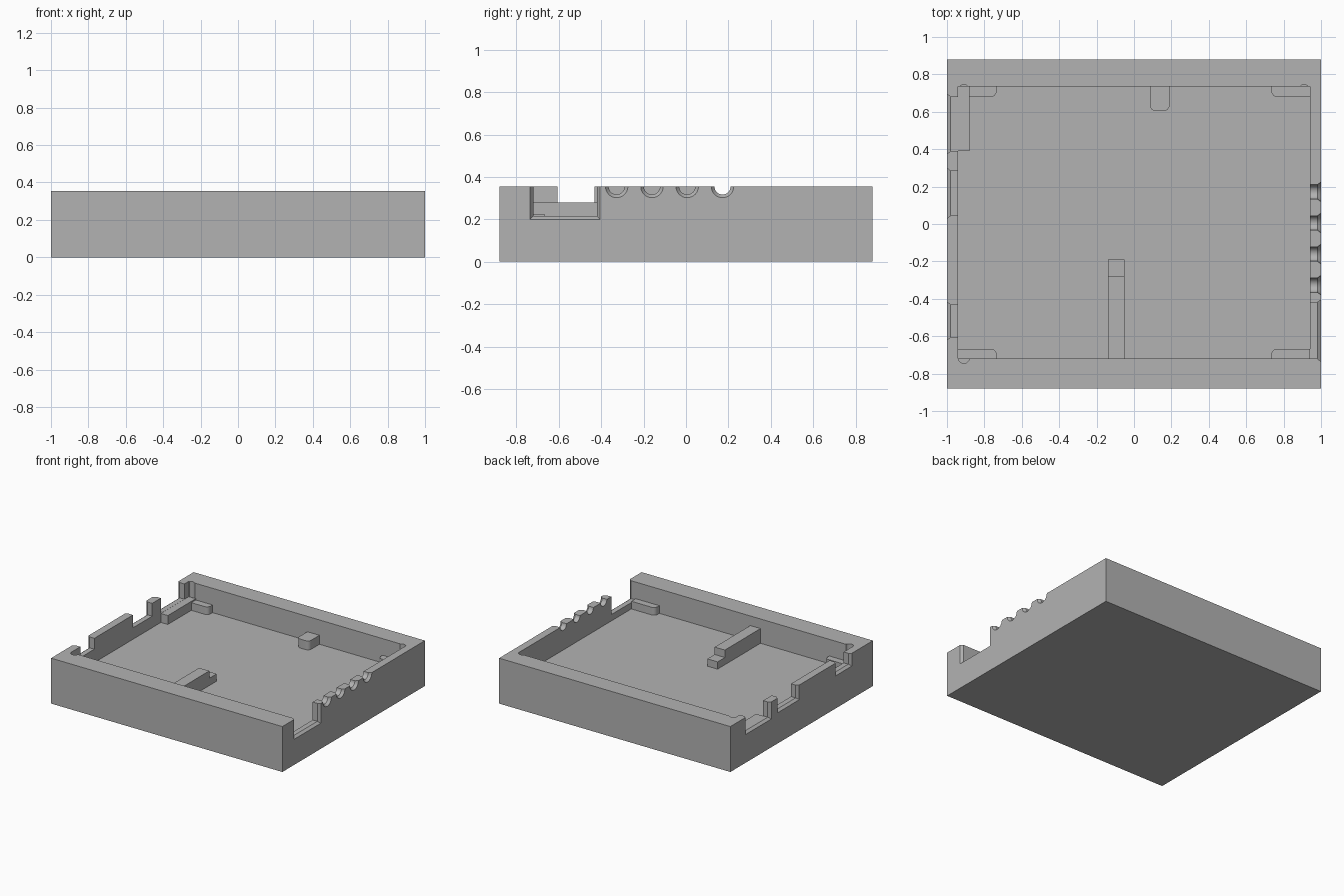
import bpy, bmesh
from math import pi, sin, cos
from mathutils import Matrix

if "Cube" in bpy.data.objects:
    bpy.data.objects.remove(bpy.data.objects["Cube"])

grey = bpy.data.materials.new("plain grey")
grey.use_nodes = True
grey.diffuse_color = (0.45, 0.45, 0.45, 1)
grey.node_tree.nodes["Principled BSDF"].inputs["Base Color"].default_value = (0.45, 0.45, 0.45, 1)

TOP, FLOOR = 0.355, 0.165
BACK, FRONT, SIDE = 0.735, -0.72, 0.94


def finish(name, bm):
    bmesh.ops.recalc_face_normals(bm, faces=bm.faces)
    mesh = bpy.data.meshes.new(name)
    bm.to_mesh(mesh)
    bm.free()
    mesh.materials.append(grey)
    obj = bpy.data.objects.new(name, mesh)
    bpy.context.collection.objects.link(obj)
    return obj


def block(name, x, y, z, rounded=None, radius=0.03):
    """Box between ranges; vertical edges where rounded(x, y) holds get a radius."""
    bm = bmesh.new()
    bmesh.ops.create_cube(bm, size=1)
    for v in bm.verts:
        v.co = [lo + (c + 0.5) * (hi - lo) for c, (lo, hi) in zip(v.co, (x, y, z))]
    if rounded:
        edges = [e for e in bm.edges
                 if abs(e.verts[0].co.z - e.verts[1].co.z) > 0.01
                 and rounded(e.verts[0].co.x, e.verts[0].co.y)]
        bmesh.ops.bevel(bm, geom=edges, offset=radius, segments=6, profile=0.5, affect='EDGES')
    return finish(name, bm)


def wall_cutter(name, side, profile):
    """Loft a y-z profile through a side wall, flaring at the outer face."""
    bm = bmesh.new()
    rings = [[bm.verts.new((side * x, y, z)) for y, z in profile(grow)]
             for x, grow in ((0.9, 0), (0.98, 0), (1.02, 0.03))]
    for a, b in zip(rings, rings[1:]):
        for i in range(len(a)):
            j = (i + 1) % len(a)
            bm.faces.new((a[i], a[j], b[j], b[i]))
    bm.faces.new(rings[0])
    bm.faces.new(rings[-1])
    return finish(name, bm)


def notch(y0, y1, bottom):
    return lambda g: [(y0 - g, 0.42), (y0 - g, bottom - g), (y1 + g, bottom - g), (y1 + g, 0.42)]


def half_round(y, r):
    def profile(g):
        arc = [(y + (r + g) * cos(pi + pi * i / 16), TOP + (r + g) * sin(pi + pi * i / 16))
               for i in range(17)]
        return [(y - r - g, 0.42)] + arc + [(y + r + g, 0.42)]
    return profile


def cut(obj, cutters):
    for c in cutters:
        mod = obj.modifiers.new("cut", 'BOOLEAN')
        mod.operation, mod.solver, mod.object = 'DIFFERENCE', 'EXACT', c
    bpy.context.view_layer.update()
    deps = bpy.context.evaluated_depsgraph_get()
    mesh = bpy.data.meshes.new_from_object(obj.evaluated_get(deps))
    obj.modifiers.clear()
    obj.data = mesh
    for c in cutters:
        bpy.data.objects.remove(c)


# Tray body and its pocket
tray = block("tray", (-1, 1), (-0.88, 0.88), (0, TOP))
cutters = [block("pocket_cutter", (-SIDE, SIDE), (FRONT, BACK), (FLOOR, 0.5))]

# Round reliefs in the pocket corners
for x, y in ((-0.91, 0.715), (0.91, 0.715), (-0.91, -0.715)):
    bm = bmesh.new()
    bmesh.ops.create_cone(bm, cap_ends=True, segments=32, radius1=0.0301, radius2=0.0301,
                          depth=0.3, matrix=Matrix.Translation((x, y, FLOOR + 0.15)))
    cutters.append(finish("relief_cutter", bm))

# Connector openings in the side walls
cutters.append(wall_cutter("port_cutter", 1, notch(-0.72, -0.42, 0.215)))
for y0, y1, bottom in ((0.39, 0.68, 0.236), (0.045, 0.283, 0.255), (-0.605, -0.432, 0.27)):
    cutters.append(wall_cutter("port_cutter", -1, notch(y0, y1, bottom)))
for i in range(4):
    cutters.append(wall_cutter("cable_cutter", 1, half_round(-0.327 + i * 0.1663, 0.038)))
cut(tray, cutters)

# Corner supports, each rounded at its free corner
base = FLOOR - 0.02
for sx, xname in ((-1, "right"), (1, "left")):
    for wall, inner, yname in ((BACK, 0.68, "back"), (FRONT, -0.667, "front")):
        block(f"{yname}_{xname}_corner_support",
              sorted((sx * 0.735, sx * SIDE)), sorted((inner, wall)), (base, 0.225),
              lambda x, y: abs(x) < 0.8 and abs(y) < 0.7)

# Support rail beside the wall, back peg and stepped front rib
block("side_rail", (-SIDE, -0.88), (0.39, BACK), (base, 0.235))
block("back_peg", (0.085, 0.19), (0.605, BACK), (base, 0.235), lambda x, y: y < 0.7)
block("rib", (-0.14, -0.052), (FRONT, -0.28), (base, 0.28))
block("rib_step", (-0.14, -0.052), (-0.28, -0.19), (base, 0.222))

# Smooth only the shallow curved facets
bpy.ops.object.select_all(action='DESELECT')
for obj in bpy.context.collection.objects:
    if obj.type == 'MESH':
        obj.select_set(True)
        bpy.context.view_layer.objects.active = obj
bpy.ops.object.shade_smooth_by_angle(angle=0.5)
